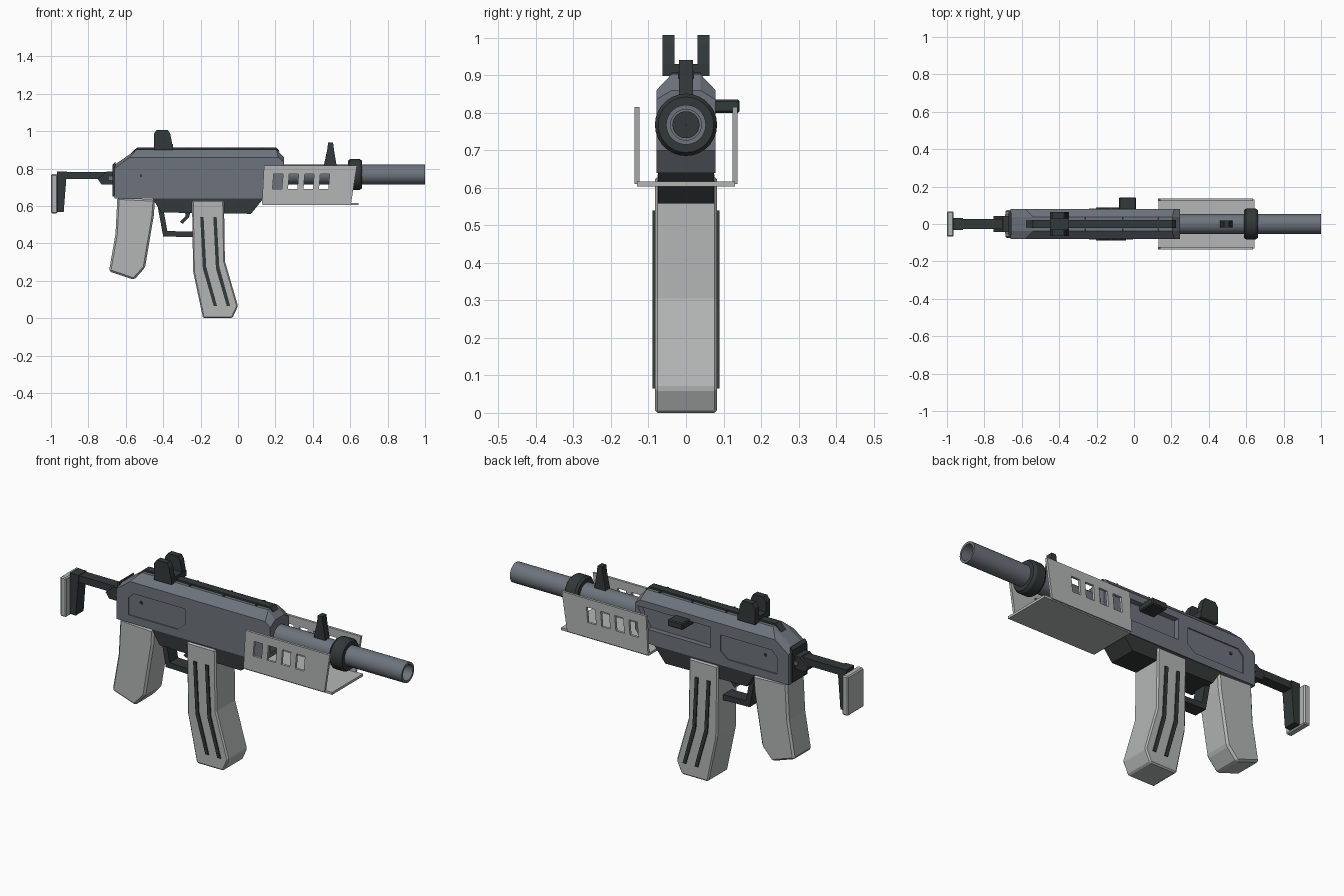
import bpy, bmesh
from math import cos, sin, tau
from mathutils import Vector

if "Cube" in bpy.data.objects:
    bpy.data.objects.remove(bpy.data.objects["Cube"])


def material(name, rgb):
    m = bpy.data.materials.new(name)
    m.use_nodes = True
    col = (*rgb, 1)
    m.diffuse_color = col
    node = next(n for n in m.node_tree.nodes if n.type == 'BSDF_PRINCIPLED')
    node.inputs["Base Color"].default_value = col
    return m


STEEL = material("blue grey steel", (0.155, 0.175, 0.205))
DARK = material("dark green grey", (0.032, 0.041, 0.040))
LIGHT = material("light grey", (0.45, 0.47, 0.46))
AXIS = 0.768   # barrel height


def finish(bm, name, mat, bevel=0):
    bmesh.ops.recalc_face_normals(bm, faces=bm.faces)
    mesh = bpy.data.meshes.new(name)
    bm.to_mesh(mesh)
    bm.free()
    mesh.materials.append(mat)
    ob = bpy.data.objects.new(name, mesh)
    bpy.context.collection.objects.link(ob)
    if bevel:
        mod = ob.modifiers.new("edge", 'BEVEL')
        mod.width = bevel
        mod.segments = 1
        mod.limit_method = 'ANGLE'
    return ob


def loft(name, sections, mat, bevel=0):
    """Join equal-length (x, z) outlines placed at successive y positions."""
    bm = bmesh.new()
    rings = [[bm.verts.new((x, y, z)) for x, z in pts] for y, pts in sections]
    for a, b in zip(rings, rings[1:]):
        for i in range(len(a)):
            j = (i + 1) % len(a)
            bm.faces.new((a[i], a[j], b[j], b[i]))
    bm.faces.new(rings[0])
    bm.faces.new(rings[-1])
    return finish(bm, name, mat, bevel)


def slab(name, pts, y0, y1, mat, bevel=0):
    return loft(name, [(y0, pts), (y1, pts)], mat, bevel)


def box(name, x0, x1, y0, y1, z0, z1, mat, bevel=0):
    return slab(name, [(x0, z0), (x1, z0), (x1, z1), (x0, z1)], y0, y1, mat, bevel)


def lathe(name, profile, mat, sides=28):
    """Turn a closed (x, radius) profile about the barrel axis."""
    bm = bmesh.new()
    rings = [[bm.verts.new((x, r * cos(tau * k / sides), AXIS + r * sin(tau * k / sides)))
              for x, r in profile] for k in range(sides)]
    n = len(profile)
    for k in range(sides):
        a, b = rings[k], rings[(k + 1) % sides]
        for i in range(n):
            j = (i + 1) % n
            bm.faces.new((a[i], a[j], b[j], b[i]))
    ob = finish(bm, name, mat)
    bpy.ops.object.select_all(action='DESELECT')
    ob.select_set(True)
    bpy.context.view_layer.objects.active = ob
    bpy.ops.object.shade_smooth_by_angle(angle=0.6)
    return ob


def cut(target, cutter):
    cutter.hide_render = True
    mod = target.modifiers.new("cut", 'BOOLEAN')
    mod.operation = 'DIFFERENCE'
    mod.object = cutter
    bpy.context.view_layer.objects.active = target
    bpy.ops.object.modifier_apply(modifier=mod.name)
    bpy.data.objects.remove(cutter)


# Receiver with sloped shoulders
side = [(-.66, .64), (-.66, .80), (-.58, .86), (.215, .86), (.245, .835), (.245, .70), (.2, .64)]
core = [(-.66, .64), (-.66, .82), (-.54, .903), (.205, .903), (.245, .86), (.245, .70), (.2, .64)]
receiver = loft("receiver", [(-.079, side), (-.038, core), (.038, core), (.079, side)], STEEL)

# Shallow side panels and the ejection port
panel = [(-.59, .68), (-.30, .68), (-.257, .715), (-.257, .80), (-.56, .80), (-.59, .77)]
for s in (-1, 1):
    cut(receiver, slab("panel_cutter", panel, s * .073, s * .1, STEEL))
    pin = box("panel_pin", -.525, -.512, s * .07, s * .077, .755, .768, DARK)
port = [(-.20, .715), (.17, .715), (.23, .825), (-.20, .825)]
cut(receiver, slab("port_cutter", port, .05, .1, STEEL))
box("charging_handle", -.08, .01, .04, .143, .80, .835, DARK, .005)

# Lower receiver, rear cap
slab("lower_receiver", [(-.46, .645), (-.41, .565), (.07, .558), (.14, .645)], -.074, .074, DARK)
slab("rear_cap", [(-.67, .65), (-.655, .65), (-.655, .835), (-.67, .82)], -.062, .062, DARK)

# Top rail with cross ribs
slab("top_rail", [(-.58, .875), (-.54, .912), (.205, .912), (.225, .89)], -.021, .021, DARK)
for x in (-.43, -.26, -.06, .13):
    box("rail_rib", x - .004, x + .004, -.038, .038, .895, .907, DARK)

# Rear sight
box("rear_sight_base", -.45, -.348, -.063, .063, .898, .93, DARK)
prong = [(-.45, .91), (-.348, .91), (-.362, .985), (-.375, 1.007), (-.435, 1.007), (-.45, .985)]
for s in (-1, 1):
    slab("rear_sight_prong", prong, s * .030, s * .063, DARK)

# Barrel, bore plug, collar and front sight
lathe("barrel", [(.2, .01), (.2, .053), (1, .053), (1, .041), (.9, .041), (.9, .01)], STEEL)
lathe("bore_plug", [(.89, .001), (.89, .036), (.905, .036), (.905, .001)], DARK)
lathe("barrel_collar", [(.588, .05), (.588, .074), (.600, .083), (.650, .083), (.663, .074),
                        (.663, .05)], DARK)
slab("front_sight", [(.455, .80), (.53, .80), (.513, .90), (.508, .94), (.482, .94), (.477, .90)],
     -.018, .018, DARK)

# Folded sheet handguard with four slanted windows on each side
guard = [(.128, .61), (.604, .61), (.636, .815), (.139, .815)]
for s in (-1, 1):
    plate = slab("handguard_side", guard, s * .124, s * .137, LIGHT)
    for i in range(4):
        x = .184 + .083 * i
        hole = [(x, .69), (x + .05, .69), (x + .057, .77), (x + .007, .77)]
        cut(plate, slab("window_cutter", hole, s * .1, s * .16, LIGHT))
box("handguard_floor", .13, .645, -.13, .13, .604, .617, LIGHT)

# Magazine with bent side ribs
slab("magazine", [(-.246, .63), (-.075, .63), (-.07, .305), (0, .065), (-.03, 0), (-.187, 0),
                  (-.24, .25)], -.083, .083, LIGHT, .007)
for s in (-1, 1):
    for dx in (0, .07):
        rib = [(-.202, .54), (-.184, .54), (-.170, .275), (-.112, .065), (-.130, .065), (-.188, .265)]
        slab("magazine_rib", [(x + dx, z) for x, z in rib], s * .08, s * .089, DARK)

# Pistol grip
slab("grip", [(-.645, .645), (-.444, .635), (-.45, .55), (-.497, .27), (-.556, .205), (-.69, .25),
              (-.655, .45)], -.076, .076, LIGHT, .01)

# Trigger and guard
slab("trigger_guard", [(-.43, .60), (-.40, .437), (-.235, .433), (-.235, .462), (-.378, .466),
                       (-.402, .60)], -.036, .036, DARK)
slab("trigger", [(-.285, .58), (-.25, .58), (-.262, .54), (-.295, .505), (-.312, .515), (-.28, .545)],
     -.014, .014, DARK)

# Stock: hinge, arm, leg and shoulder pad
slab("stock_hinge", [(-.75, .745), (-.73, .715), (-.66, .715), (-.66, .785), (-.70, .785)],
     -.042, .042, DARK)
box("stock_pivot", -.69, -.672, -.05, .05, .74, .758, STEEL)
box("stock_arm", -.96, -.66, -.028, .028, .745, .782, DARK)
slab("stock_leg", [(-.967, .785), (-.915, .785), (-.918, .745), (-.932, .567), (-.967, .567)],
     -.033, .033, DARK)
box("shoulder_pad", -1, -.965, -.068, .068, .56, .77, LIGHT, .006)
